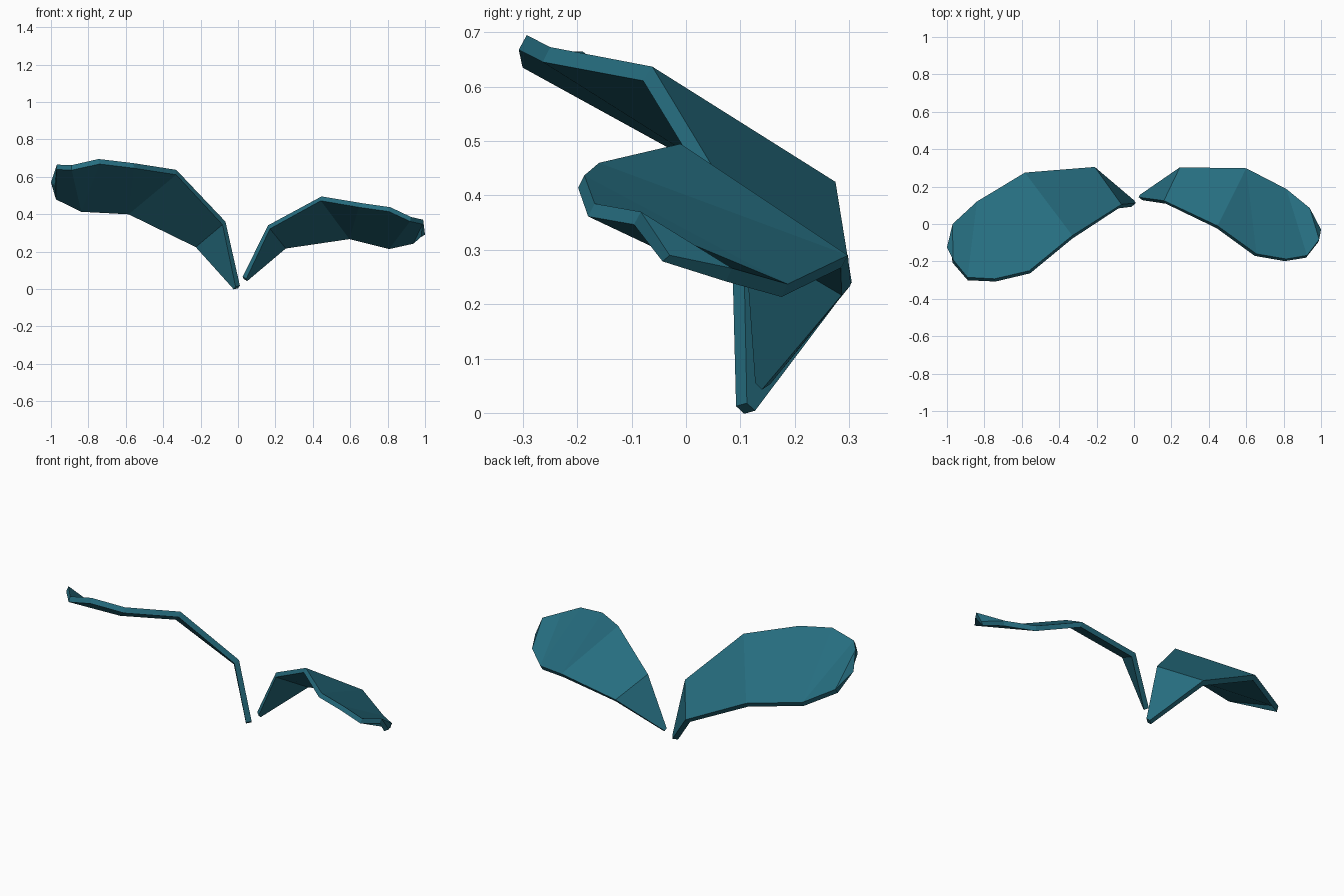
import bpy, bmesh

if "Cube" in bpy.data.objects:
    bpy.data.objects.remove(bpy.data.objects["Cube"])

teal = bpy.data.materials.new("teal")
teal.diffuse_color = (0.019, 0.152, 0.212, 1)
teal.use_nodes = True
teal.node_tree.nodes["Principled BSDF"].inputs["Base Color"].default_value = teal.diffuse_color


def leaf(name, front, tip, back, thickness):
    """Folded leaf: front rim and back rim (base outwards) joined by creased bands."""
    bm = bmesh.new()
    f = [bm.verts.new(p) for p in front]
    b = [bm.verts.new(p) for p in back]
    t = bm.verts.new(tip)
    bands = [(f[0], f[1], b[1], b[0]), (f[1], f[2], b[2], b[1]),
             (f[2], f[3], b[2]), (f[3], f[4], b[3], b[2]),
             (f[4], f[5], b[3]), (f[5], f[6], b[4], b[3]), (f[6], t, b[4])]
    for band in bands:
        bm.faces.new(band)
    # upper side faces up
    if sum(face.normal.z for face in bm.faces if not face.normal_update()) < 0:
        bmesh.ops.reverse_faces(bm, faces=bm.faces[:])
    bm.normal_update()
    mesh = bpy.data.meshes.new(name)
    bm.to_mesh(mesh)
    bm.free()
    mesh.materials.append(teal)
    ob = bpy.data.objects.new(name, mesh)
    bpy.context.collection.objects.link(ob)
    # leaf thickness, grown downwards from the upper side
    mod = ob.modifiers.new("thickness", 'SOLIDIFY')
    mod.thickness = thickness
    mod.offset = -1
    return ob


# tall leaf, curling to -x
leaf("tall_leaf",
     [(0.01, 0.112, 0.018), (-0.067, 0.105, 0.36), (-0.33, -0.062, 0.637),
      (-0.56, -0.25, 0.673), (-0.745, -0.293, 0.695), (-0.89, -0.285, 0.662),
      (-0.968, -0.19, 0.665)],
     (-1.0, -0.125, 0.57),
     [(0.0, 0.127, 0.004), (-0.21, 0.305, 0.24), (-0.583, 0.275, 0.425),
      (-0.84, 0.12, 0.44), (-0.97, 0.0, 0.505)], 0.031)

# low leaf, drooping to +x
leaf("low_leaf",
     [(0.025, 0.143, 0.065), (0.16, 0.125, 0.34), (0.447, -0.01, 0.495),
      (0.655, -0.16, 0.46), (0.815, -0.187, 0.437), (0.925, -0.168, 0.385),
      (0.99, -0.083, 0.37)],
     (1.0, -0.03, 0.29),
     [(0.03, 0.155, 0.053), (0.245, 0.303, 0.235), (0.6, 0.298, 0.29),
      (0.815, 0.187, 0.237), (0.94, 0.085, 0.266)], 0.027)
